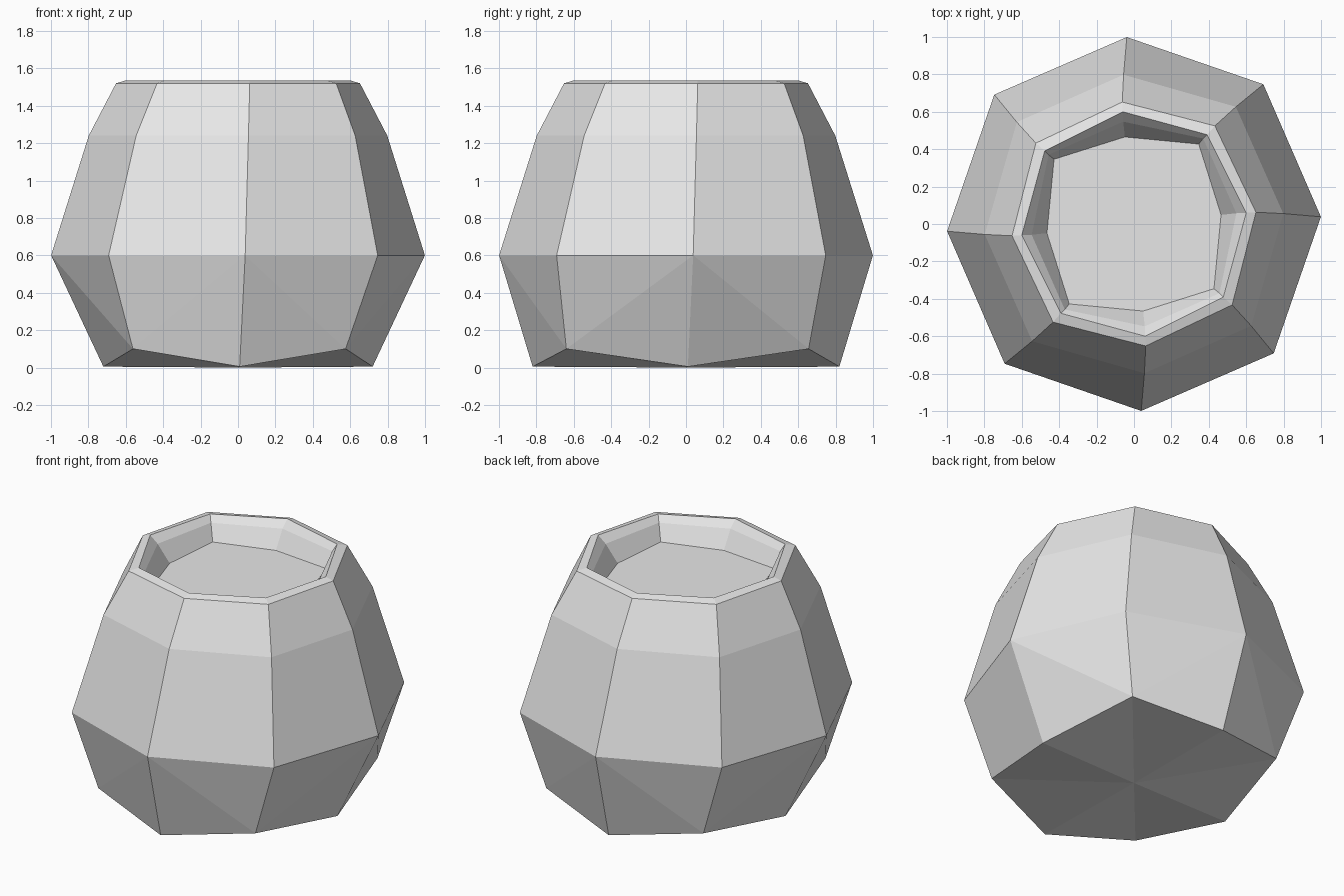
import bpy
import bmesh
from math import cos, sin, radians

SIDES = 8

cube = bpy.data.objects.get("Cube")
if cube:
    bpy.data.objects.remove(cube, do_unlink=True)

# One plain grey for the whole pot
grey = bpy.data.materials.new("plain_grey")
grey.use_nodes = True
color = (0.8, 0.8, 0.8, 1)
grey.diffuse_color = color
grey.node_tree.nodes["Principled BSDF"].inputs["Base Color"].default_value = color

bm = bmesh.new()


def ring(z, axis_r, corner_r, twist, lift=0, stretch=(1, 1)):
    """Twisted octagon; every second vertex is a corner with its own radius and lift."""
    verts = []
    for i in range(SIDES):
        corner = i % 2
        r = corner_r if corner else axis_r
        a = radians(i * 360 / SIDES + twist)
        verts.append(bm.verts.new((r * cos(a) * stretch[0],
                                   r * sin(a) * stretch[1],
                                   z + lift * corner)))
    return verts


def band(lower, upper, split=False):
    """Join two rings with quads, or with triangles folding at the corners."""
    for i in range(SIDES):
        j = (i + 1) % SIDES
        a, b, c, d = lower[i], lower[j], upper[j], upper[i]
        if not split:
            bm.faces.new((a, b, c, d))
        elif i % 2:
            bm.faces.new((a, b, c))
            bm.faces.new((a, c, d))
        else:
            bm.faces.new((a, b, d))
            bm.faces.new((b, c, d))


def fan(verts, z):
    """Close a ring with triangles around a centre point."""
    centre = bm.verts.new((0, 0, z))
    for i in range(SIDES):
        bm.faces.new((verts[i], verts[(i + 1) % SIDES], centre))


# Faceted base, belly and shoulder
base = ring(0.005, 0.77, 0.86, 0.7, lift=0.095, stretch=(0.935, 1.065))
belly = ring(0.6, 1.0, 1.018, 2.2)
shoulder = ring(1.24, 0.8, 0.83, 4)
lip = ring(1.52, 0.655, 0.68, 5.5)

# Rim and the shallow recess inside it
rim = ring(1.535, 0.603, 0.617, 5.7)
recess_wall = ring(1.49, 0.55, 0.588, 6)
recess_floor = ring(1.38, 0.468, 0.55, 6)

band(base, belly, split=True)
for lower, upper in ((belly, shoulder), (shoulder, lip), (lip, rim),
                     (rim, recess_wall), (recess_wall, recess_floor)):
    band(lower, upper)
fan(base, 0)
fan(recess_floor, 1.38)

bmesh.ops.recalc_face_normals(bm, faces=bm.faces)
mesh = bpy.data.meshes.new("faceted_pot")
bm.to_mesh(mesh)
bm.free()
mesh.materials.append(grey)

pot = bpy.data.objects.new("faceted_pot", mesh)
bpy.context.collection.objects.link(pot)
